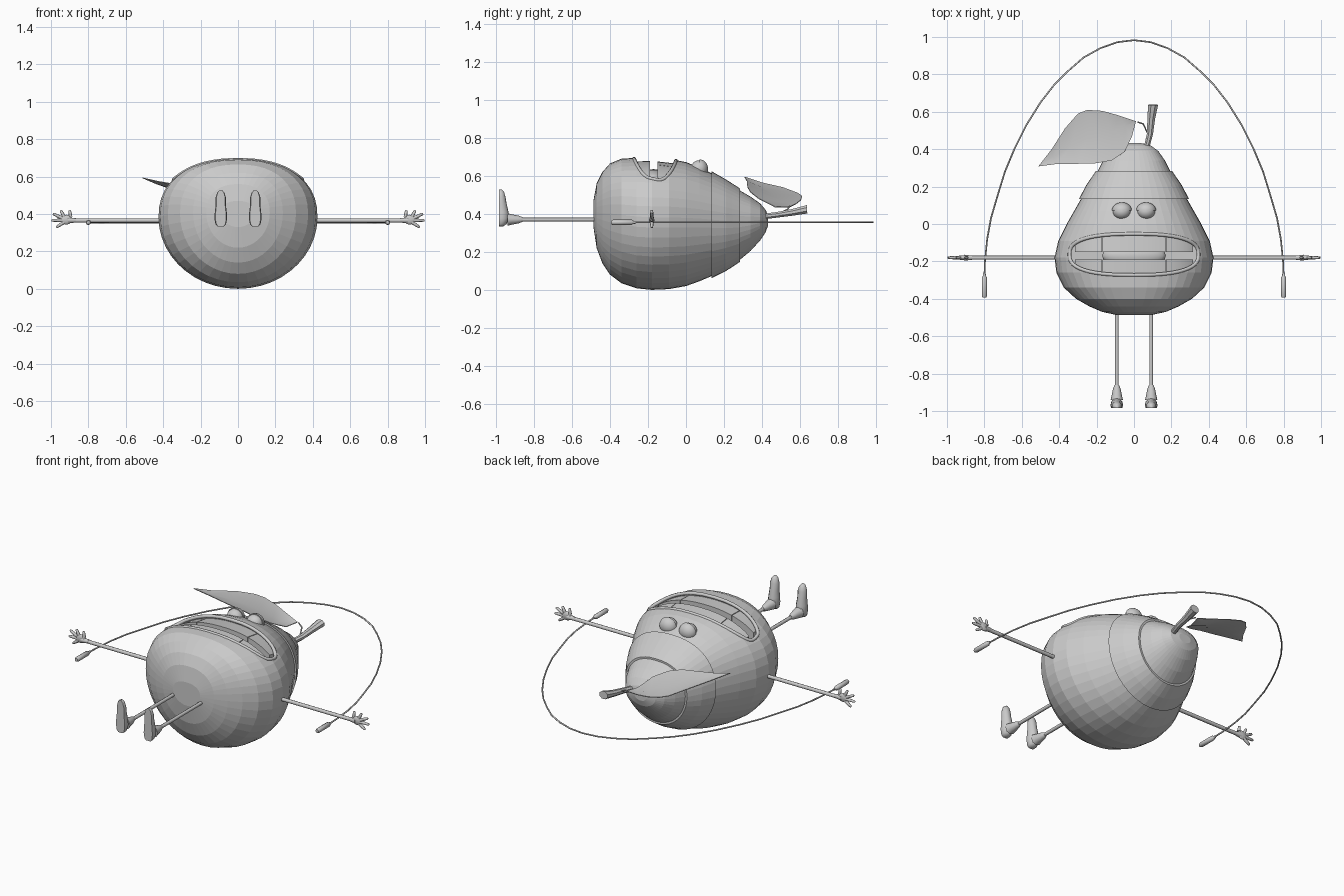
import bpy, bmesh, math
from mathutils import Vector, Matrix

if "Cube" in bpy.data.objects:
    bpy.data.objects.remove(bpy.data.objects["Cube"])

# Body stations: y, half width, bottom z, top z
BODY = [(-.487, .09, .33, .47), (-.47, .17, .22, .56), (-.44, .24, .14, .62), (-.40, .31, .08, .665),
        (-.34, .375, .035, .69), (-.26, .415, .008, .695), (-.18, .425, 0, .695), (-.09, .405, .004, .69),
        (0, .36, .02, .672), (.07, .32, .045, .645), (.14, .28, .075, .61), (.21, .243, .11, .57),
        (.28, .195, .155, .525), (.34, .165, .205, .49), (.39, .13, .26, .455), (.42, .09, .305, .42),
        (.432, .04, .34, .39)]
N = 2.3


def link(name, bm, smooth=None):
    bmesh.ops.recalc_face_normals(bm, faces=bm.faces[:])
    me = bpy.data.meshes.new(name)
    bm.to_mesh(me)
    bm.free()
    ob = bpy.data.objects.new(name, me)
    bpy.context.collection.objects.link(ob)
    activate(ob)
    if smooth:
        bpy.ops.object.shade_smooth_by_angle(angle=math.radians(smooth))
    return ob


def activate(ob):
    bpy.ops.object.select_all(action='DESELECT')
    ob.select_set(True)
    bpy.context.view_layer.objects.active = ob


def loft(name, rings, caps=True, cyclic=False, smooth=None):
    bm = bmesh.new()
    vs = [[bm.verts.new(p) for p in r] for r in rings]
    n = len(vs[0])
    pairs = list(zip(vs, vs[1:])) + ([(vs[-1], vs[0])] if cyclic else [])
    for a, b in pairs:
        for i in range(n):
            bm.faces.new((a[i], a[(i + 1) % n], b[(i + 1) % n], b[i]))
    if caps and not cyclic:
        bm.faces.new(vs[0])
        bm.faces.new(vs[-1])
    return link(name, bm, smooth)


def tube(name, pts, radii, cyclic=False, sides=2):
    cu = bpy.data.curves.new(name, 'CURVE')
    cu.dimensions = '3D'
    cu.bevel_depth = 1
    cu.bevel_resolution = sides
    cu.use_fill_caps = True
    sp = cu.splines.new('POLY')
    sp.points.add(len(pts) - 1)
    sp.use_cyclic_u = cyclic
    for i, p in enumerate(pts):
        sp.points[i].co = (*p, 1)
        sp.points[i].radius = radii[i] if isinstance(radii, (list, tuple)) else radii
    ob = bpy.data.objects.new(name, cu)
    bpy.context.collection.objects.link(ob)
    activate(ob)
    bpy.ops.object.convert(target='MESH')
    bpy.ops.object.shade_smooth_by_angle(angle=math.radians(50))


def ball(name, loc, scale, cut=None):
    bm = bmesh.new()
    bmesh.ops.create_uvsphere(bm, u_segments=24, v_segments=14, radius=1)
    if cut:
        bmesh.ops.bisect_plane(bm, geom=bm.verts[:] + bm.edges[:] + bm.faces[:], plane_co=(0, 0, 0),
                               plane_no=cut, clear_inner=True)
        bmesh.ops.holes_fill(bm, edges=[e for e in bm.edges if e.is_boundary])
    bmesh.ops.transform(bm, matrix=Matrix.Translation(loc) @ Matrix.Diagonal((*scale, 1)), verts=bm.verts[:])
    link(name, bm, 40)


def ring(y, w, zb, zt, off=0, n=44):
    mid = zb + .55 * (zt - zb)
    out = []
    for i in range(n):
        a = 2 * math.pi * i / n
        c, s = math.cos(a), math.sin(a)
        e = 2 / N if s > 0 else 1
        h = (zt - mid if s > 0 else mid - zb) + off
        out.append((math.copysign(abs(c) ** e, c) * (w + off), y, mid + h * math.copysign(abs(s) ** e, s)))
    return out


def station(y):
    for a, b in zip(BODY, BODY[1:]):
        if a[0] <= y <= b[0]:
            t = (y - a[0]) / (b[0] - a[0])
            return [p + (q - p) * t for p, q in zip(a, b)]


def surf_z(x, y):
    _, w, zb, zt = station(y)
    mid = zb + .55 * (zt - zb)
    return mid + (zt - mid) * max(0, 1 - abs(x / w) ** N) ** (1 / N)


# Pear body with mouth cavity
body = loft("pear_body", [ring(*s) for s in BODY])
MY, MA, MB, MN = -.163, .345, .11, 2.6
mouth = []
for i in range(48):
    a = 2 * math.pi * i / 48
    c, s = math.cos(a), math.sin(a)
    mouth.append((math.copysign(abs(c) ** (2 / MN), c) * MA, MY + math.copysign(abs(s) ** (2 / MN), s) * MB))
cutter = loft("mouth_cutter", [[(x, y, z) for x, y in mouth] for z in (.5, .85)])
cutter.hide_render = True
activate(body)
mod = body.modifiers.new("mouth", 'BOOLEAN')
mod.operation = 'DIFFERENCE'
mod.solver = 'EXACT'
mod.object = cutter
bpy.ops.object.modifier_apply(modifier=mod.name)
bpy.data.objects.remove(cutter)

# Lips, teeth and tongue
tube("lips", [(x, y, surf_z(x, y) - .004) for x, y in mouth], .01, cyclic=True)


def edge(x):
    return MB * max(0, 1 - abs(x / MA) ** MN) ** (1 / MN)


for row, inner in (("upper", -.15), ("lower", -.19)):
    for k, (x0, x1) in enumerate(((-.315, -.172), (-.168, .168), (.172, .315))):
        rings = []
        for i in range(9):
            x = x0 + (x1 - x0) * i / 8
            y = MY + edge(x) * (1 if row == "upper" else -1)
            za, zb = surf_z(x, y) - .018, surf_z(x, inner) - .018
            rings.append([(x, y, za), (x, inner, zb), (x, inner, zb - .06), (x, y, za - .06)])
        loft(f"{row}_tooth_{k}", rings, smooth=30)
ball("tongue", (0, -.17, .58), (.17, .07, .055))

# Headband
ys = (.135, .17, .21, .245, .283)
inner = [ring(*station(y), off=-.01) for y in reversed(ys)]
loft("headband", [ring(*station(y), off=.011) for y in ys] + inner, cyclic=True)

# Stem
stem = []
for x, y, z, rx, rz in ((.065, .40, .385, .016, .016), (.085, .48, .395, .018, .016),
                        (.092, .56, .408, .022, .019), (.102, .637, .424, .029, .024)):
    stem.append([(x + rx * math.cos(a), y - .05 * rz * math.sin(a), z + rz * math.sin(a))
                 for a in [math.pi * (2 * i + 1) / 8 for i in range(8)]])
loft("stem", stem)

# Leaf: two edge rails with a sunken midrib
up = [(.01, .55, .44), (-.08, .58, .455), (-.17, .605, .475), (-.25, .61, .495), (-.30, .59, .51),
      (-.37, .51, .54), (-.44, .40, .565), (-.51, .31, .595)]
low = [(.01, .548, .44), (-.01, .47, .437), (-.05, .385, .48), (-.12, .34, .515), (-.2, .325, .54),
       (-.3, .322, .555), (-.42, .32, .575), (-.51, .308, .595)]
rings = []
for i, (u, l) in enumerate(zip(up, low)):
    u, l = Vector(u), Vector(l)
    m = (u + l) / 2 - Vector((0, 0, .02 * math.sin(math.pi * i / 7)))
    d = Vector((0, 0, .004))
    rings.append([u, m, l, l - d, m - d, u - d])
loft("leaf", rings, smooth=40)
tube("leaf_stalk", [(.02, .545, .44), (.05, .535, .425), (.07, .49, .40)], .004)

# Skipping rope
half = [(.8, -.29), (.797, -.2), (.785, -.08), (.765, .03), (.73, .15), (.69, .28), (.64, .40), (.575, .53),
        (.5, .65), (.43, .74), (.35, .82), (.27, .89), (.18, .94), (.09, .972)]
path = half + [(0, .983)] + [(-x, y) for x, y in reversed(half)]
tube("rope", [(x, y, .355) for x, y in path], .0045)

for s, side in ((1, "right"), (-1, "left")):
    # Rope handle
    tube(f"{side}_rope_handle", [(s * .8, y, .355) for y in (-.265, -.28, -.285, -.385, -.393)],
         [.007, .009, .014, .014, .010])

    # Eye with upper lid
    ball(f"{side}_eye", (s * .065, .067, .635), (.048, .043, .046))
    ball(f"{side}_eyelid", (s * .065, .072, .636), (.053, .044, .05), cut=(0, 1, 0))

    # Arm, palm and fingers
    tube(f"{side}_arm", [(s * .38, -.18, .365), (s * .89, -.18, .365)], .011)
    tube(f"{side}_wrist", [(s * x, -.18, .366) for x in (.865, .89, .91)], [.011, .014, .016])
    ball(f"{side}_palm", (s * .918, -.18, .37), (.032, .012, .026))
    fingers = (((.895, .385), (.90, .42)), ((.93, .385), (.948, .42)), ((.94, .378), (.99, .402)),
               ((.94, .366), (.998, .366)), ((.93, .356), (.972, .328)))
    for k, ((x0, z0), (x1, z1)) in enumerate(fingers):
        tube(f"{side}_finger_{k}", [(s * (x0 + (x1 - x0) * t), -.18, z0 + (z1 - z0) * t) for t in (0, .5, .92, 1)],
             [.0095, .0085, .007, .003])

    # Leg and ankle cuff
    lx = s * .092
    tube(f"{side}_leg", [(lx, -.44, .37), (lx, -.9, .37)], .01)
    tube(f"{side}_ankle", [(lx, y, .37) for y in (-.86, -.88, -.915, -.94)], [.012, .02, .027, .033])

    # Shoe: sole faces -y, toe points up
    shoe = []
    for z, w, top in ((.334, .016, -.962), (.345, .028, -.945), (.375, .034, -.93), (.41, .032, -.934),
                      (.45, .027, -.943), (.49, .027, -.950), (.515, .019, -.957), (.528, .007, -.968)):
        h = top + .985
        prof = ((-.85, 0), (.85, 0), (1, .25), (.9, .6), (.5, .93), (0, 1), (-.5, .93), (-.9, .6), (-1, .25))
        shoe.append([(lx + px * w, -.985 + py * h, z) for px, py in prof])
    loft(f"{side}_shoe", shoe, smooth=50)
